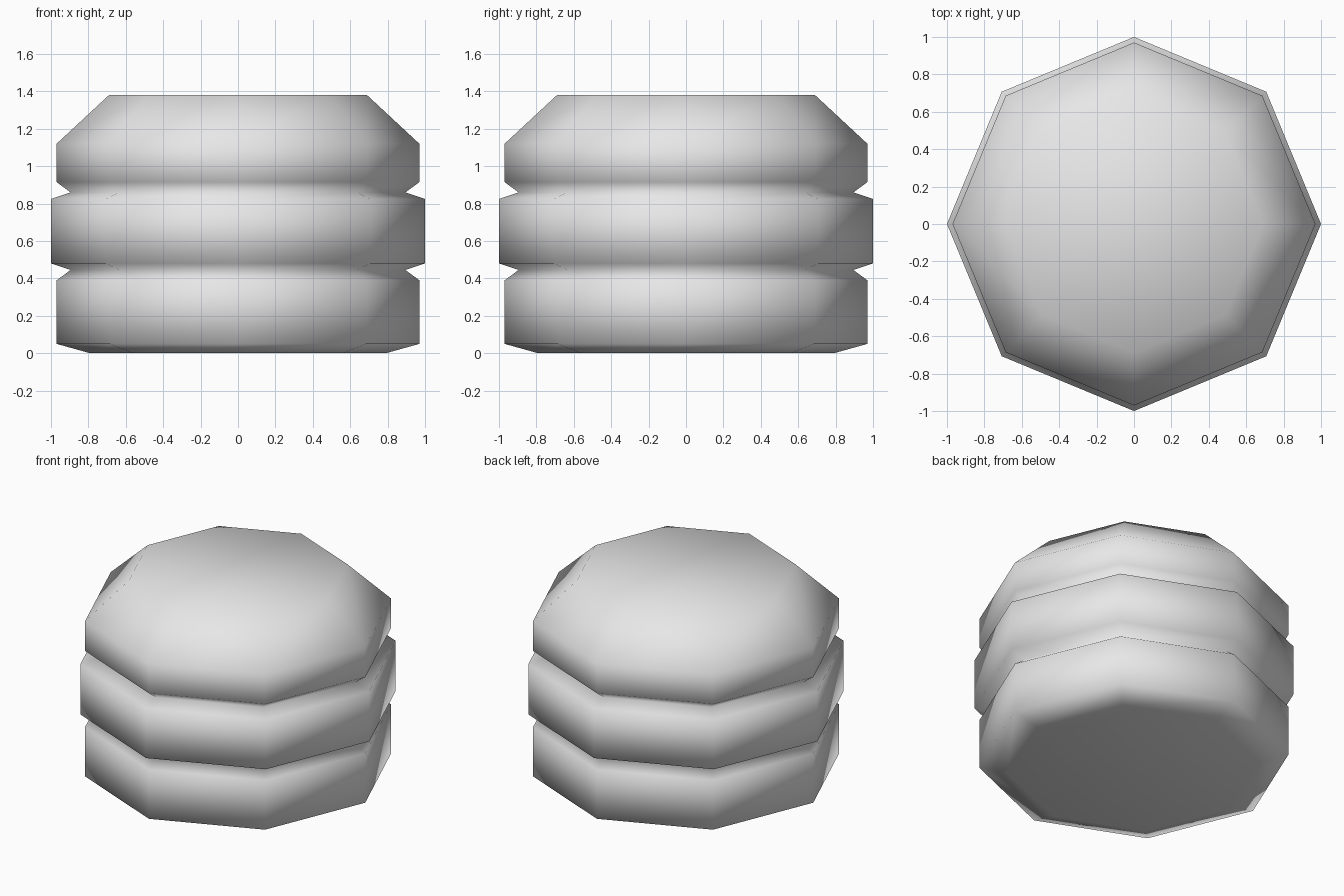
import bpy
import bmesh
from math import cos, sin, tau

cube = bpy.data.objects.get("Cube")
if cube:
    bpy.data.objects.remove(cube, do_unlink=True)

SIDES = 8

# Radius and height of each ring, from the base up
PROFILE = [
    (0.79, 0.0), (0.97, 0.05), (0.97, 0.39),    # lower layer
    (0.895, 0.445),                             # lower groove
    (1.0, 0.48), (1.0, 0.825),                  # middle layer
    (0.895, 0.86),                              # upper groove
    (0.97, 0.915), (0.97, 1.12), (0.69, 1.38),  # top layer
]


def make_material(name, color):
    mat = bpy.data.materials.new(name)
    mat.use_nodes = True
    mat.diffuse_color = color
    mat.node_tree.nodes["Principled BSDF"].inputs["Base Color"].default_value = color
    return mat


def lathe(name, profile, mat):
    """Octagonal rings bridged into a closed, smooth-shaded body."""
    bm = bmesh.new()
    rings = [[bm.verts.new((r * cos(tau * i / SIDES), r * sin(tau * i / SIDES), z))
              for i in range(SIDES)] for r, z in profile]
    for low, high in zip(rings, rings[1:]):
        for i in range(SIDES):
            j = (i + 1) % SIDES
            bm.faces.new((low[i], low[j], high[j], high[i]))
    bm.faces.new(rings[0][::-1])
    bm.faces.new(rings[-1])
    for face in bm.faces:
        face.smooth = True
    mesh = bpy.data.meshes.new(name)
    bm.to_mesh(mesh)
    bm.free()
    mesh.materials.append(mat)
    obj = bpy.data.objects.new(name, mesh)
    bpy.context.collection.objects.link(obj)
    return obj


# Stacked, grooved body
lathe("layered_body", PROFILE, make_material("light grey", (0.8, 0.8, 0.8, 1.0)))
